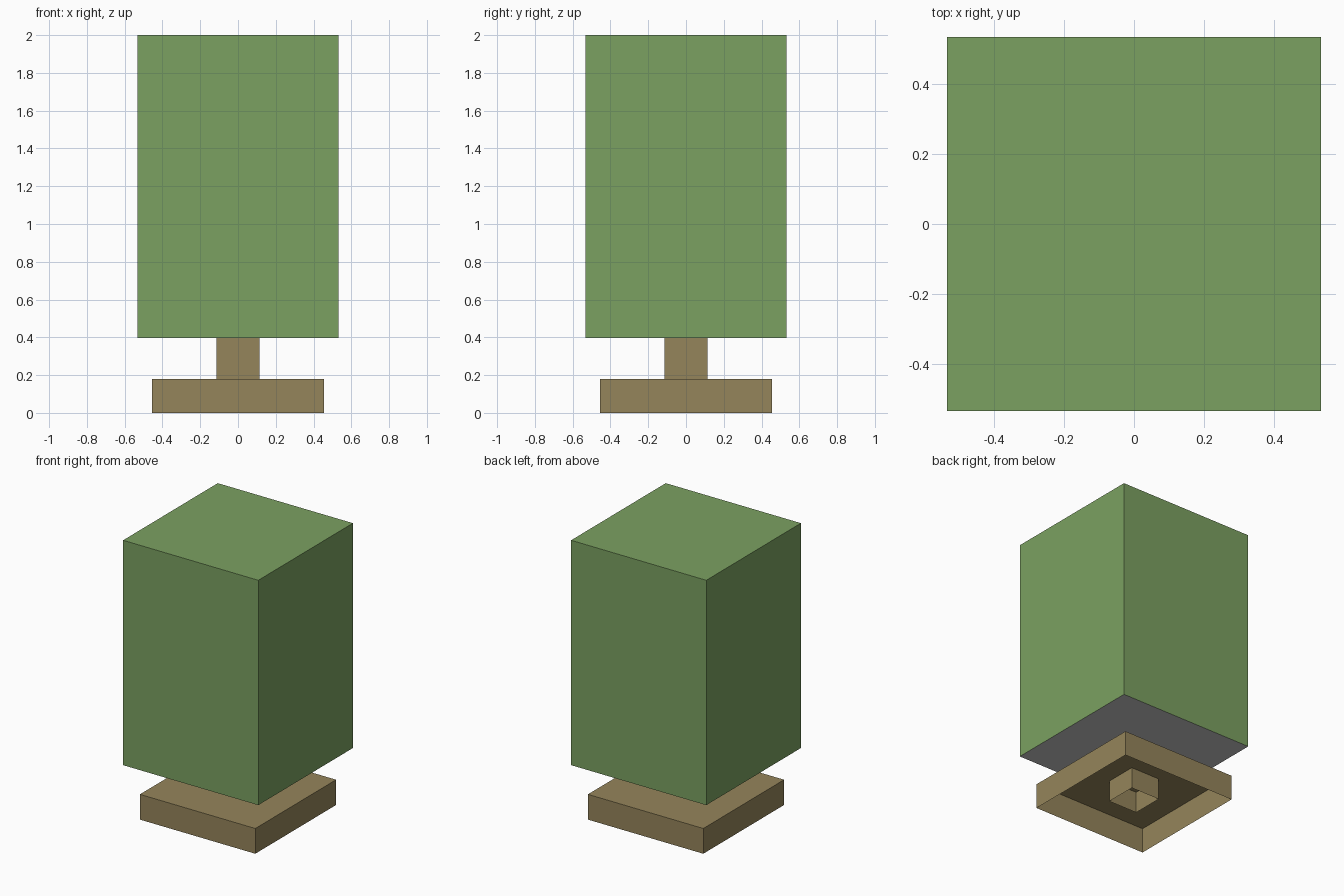
import bpy, bmesh

if "Cube" in bpy.data.objects:
    bpy.data.objects.remove(bpy.data.objects["Cube"])


def srgb(r, g, b):
    lin = [((c / 255 + 0.055) / 1.055) ** 2.4 for c in (r, g, b)]
    return (*lin, 1.0)


def material(name, rgb):
    m = bpy.data.materials.new(name)
    m.diffuse_color = srgb(*rgb)
    m.use_nodes = True
    m.node_tree.nodes["Principled BSDF"].inputs["Base Color"].default_value = m.diffuse_color
    return m


green = material("leaf green", (123, 161, 97))
brown = material("wood brown", (149, 133, 91))
grey = material("light grey", (198, 198, 198))


def block(name, half, z0, z1, mats, open_bottom=False, open_top=False):
    """Square block; ends can be left open, second material goes underneath."""
    bm = bmesh.new()
    bmesh.ops.create_cube(bm, size=2)
    for v in bm.verts:
        v.co = (v.co.x * half, v.co.y * half, z1 if v.co.z > 0 else z0)
    bm.normal_update()
    down = [f for f in bm.faces if f.normal.z < -0.5]
    up = [f for f in bm.faces if f.normal.z > 0.5]
    for f in down:
        f.material_index = len(mats) - 1
    drop = (down if open_bottom else []) + (up if open_top else [])
    if drop:
        bmesh.ops.delete(bm, geom=drop, context='FACES')
    me = bpy.data.meshes.new(name)
    bm.to_mesh(me)
    bm.free()
    for m in mats:
        me.materials.append(m)
    ob = bpy.data.objects.new(name, me)
    bpy.context.collection.objects.link(ob)
    return ob


# Hollow base, open underneath
block("base", 0.455, 0.0, 0.18, [brown], open_bottom=True)
# Hollow stem running through the base top up to the foliage
block("stem", 0.115, 0.027, 0.397, [brown], open_bottom=True, open_top=True)
# Large foliage block with a grey underside
block("foliage", 0.533, 0.397, 2.0, [green, grey])
